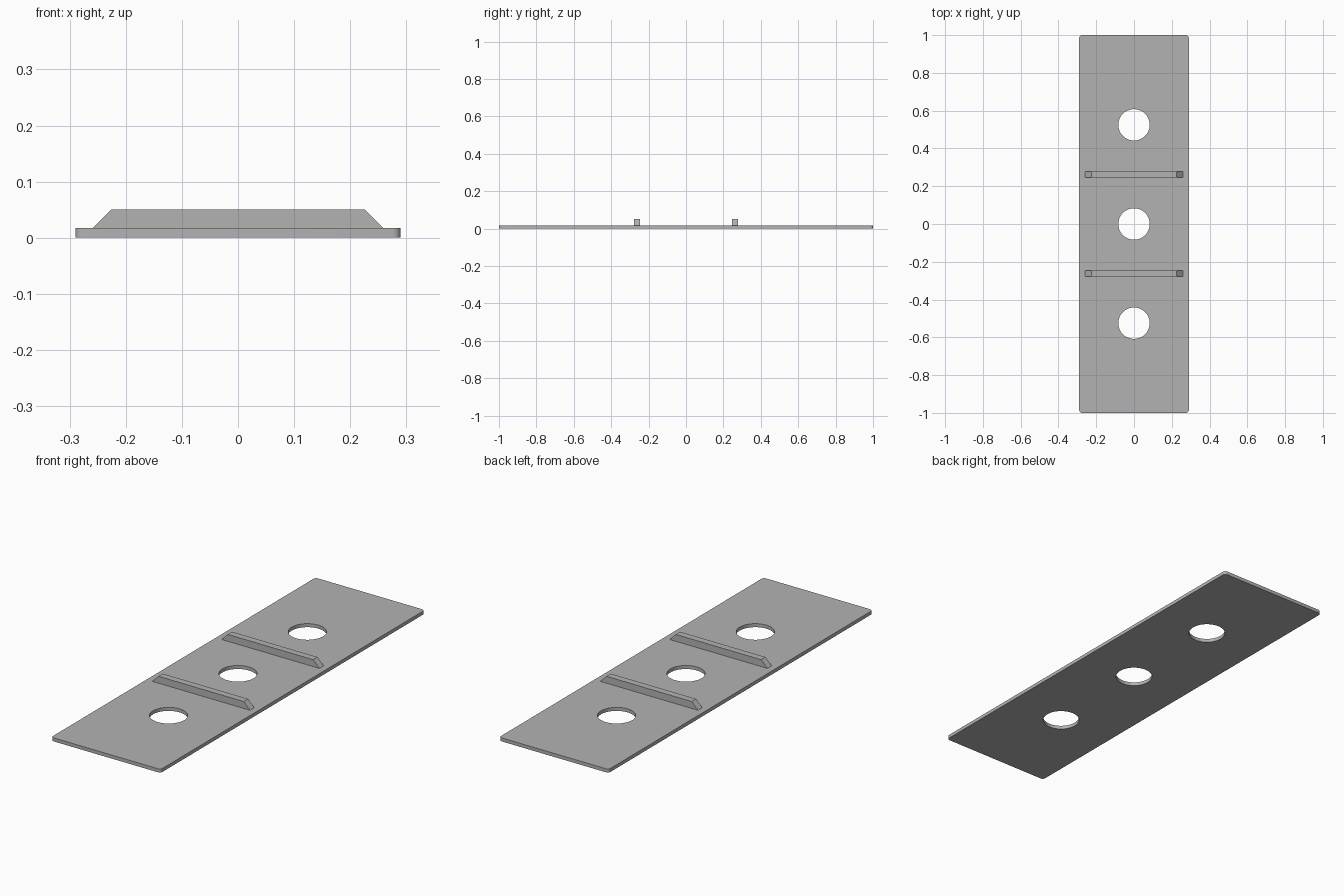
import bpy
import bmesh
import math

cube = bpy.data.objects.get("Cube")
if cube:
    bpy.data.objects.remove(cube, do_unlink=True)

HALF_W, HALF_L, THICK = 0.29, 1.0, 0.017
CORNER_R, HOLE_R, SPACING = 0.015, 0.083, 0.525
RIB_W, RIB_TOP = 0.033, 0.05

# One plain grey for every part
grey = bpy.data.materials.new("plain grey")
grey.use_nodes = True
colour = (0.45, 0.45, 0.45, 1)
grey.diffuse_color = colour
grey.node_tree.nodes["Principled BSDF"].inputs["Base Color"].default_value = colour


def prism(name, points, offset):
    """Extrude a closed 3D outline along an offset vector."""
    bm = bmesh.new()
    face = bm.faces.new([bm.verts.new(p) for p in points])
    ext = bmesh.ops.extrude_face_region(bm, geom=[face])
    verts = [v for v in ext["geom"] if isinstance(v, bmesh.types.BMVert)]
    bmesh.ops.translate(bm, verts=verts, vec=offset)
    bmesh.ops.recalc_face_normals(bm, faces=bm.faces)
    mesh = bpy.data.meshes.new(name)
    bm.to_mesh(mesh)
    bm.free()
    mesh.materials.append(grey)
    obj = bpy.data.objects.new(name, mesh)
    bpy.context.collection.objects.link(obj)
    return obj


def activate(obj):
    bpy.ops.object.select_all(action="DESELECT")
    obj.select_set(True)
    bpy.context.view_layer.objects.active = obj


# Base plate with rounded corners
outline = []
for i, (sx, sy) in enumerate([(1, 1), (-1, 1), (-1, -1), (1, -1)]):
    for k in range(7):
        a = math.radians(90 * i + 15 * k)
        outline.append((sx * (HALF_W - CORNER_R) + CORNER_R * math.cos(a),
                        sy * (HALF_L - CORNER_R) + CORNER_R * math.sin(a), 0))
plate = prism("base_plate", outline, (0, 0, THICK))

# Three round holes through the plate
for y in (-SPACING, 0, SPACING):
    circle = [(HOLE_R * math.cos(math.tau * k / 64),
               y + HOLE_R * math.sin(math.tau * k / 64), -0.05) for k in range(64)]
    cutter = prism("hole_cutter", circle, (0, 0, 0.15))
    cutter.hide_render = True
    mod = plate.modifiers.new("hole", "BOOLEAN")
    mod.operation = "DIFFERENCE"
    mod.solver = "EXACT"
    mod.object = cutter
    activate(plate)
    bpy.ops.object.modifier_apply(modifier=mod.name)
    bpy.data.objects.remove(cutter, do_unlink=True)

activate(plate)
bpy.ops.object.shade_smooth_by_angle(angle=math.radians(30))

# Two cross ribs with sloped ends, midway between the holes
for name, y in (("front_rib", -SPACING / 2), ("back_rib", SPACING / 2)):
    y0 = y - RIB_W / 2
    profile = [(-0.259, y0, THICK), (0.259, y0, THICK),
               (0.226, y0, RIB_TOP), (-0.226, y0, RIB_TOP)]
    prism(name, profile, (0, RIB_W, 0))
